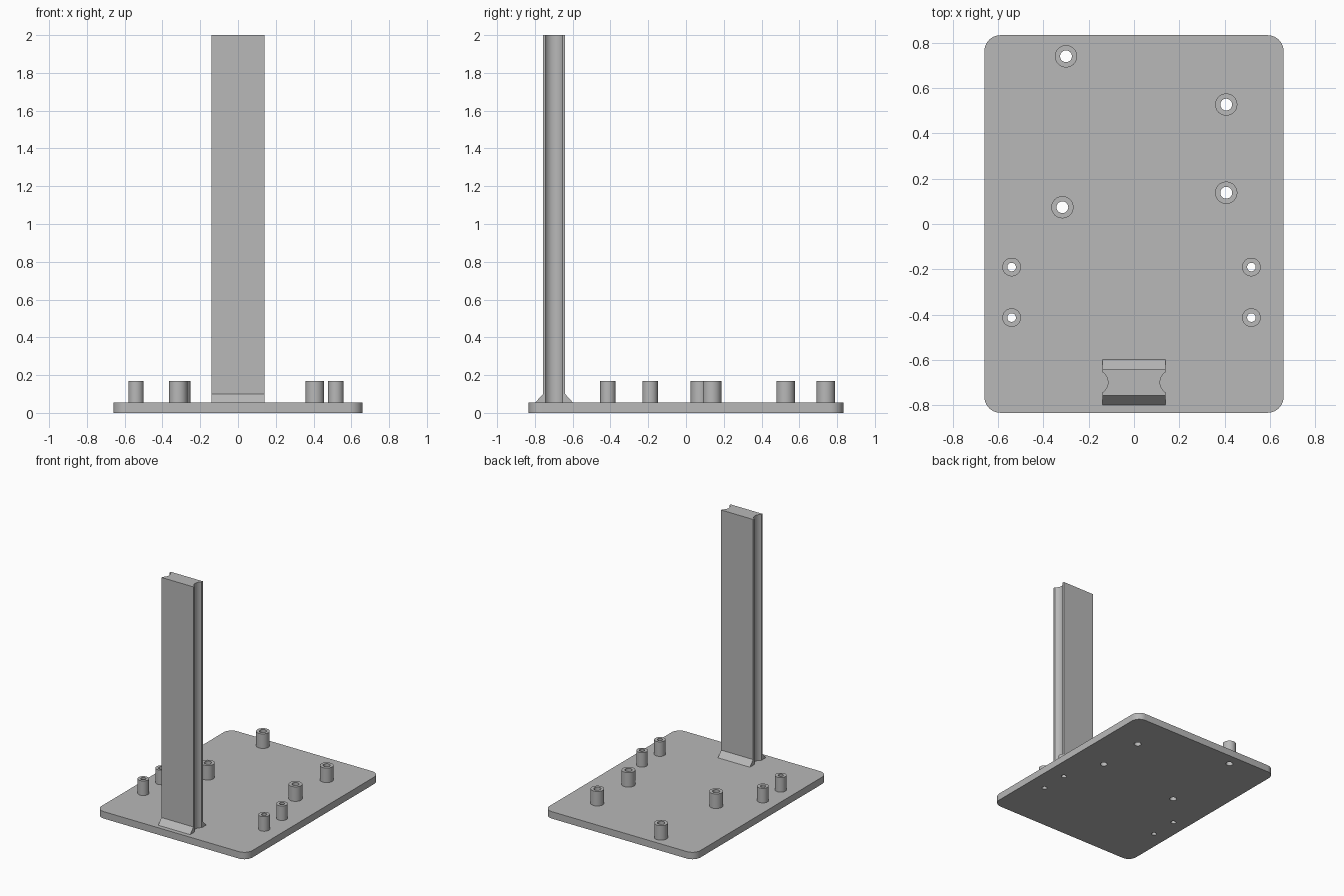
import bpy, bmesh
from math import sin, cos, pi, asin

cube = bpy.data.objects.get("Cube")
if cube:
    bpy.data.objects.remove(cube)

grey = bpy.data.materials.new("plain grey")
grey.use_nodes = True
grey.diffuse_color = (0.48, 0.48, 0.48, 1)
grey.node_tree.nodes["Principled BSDF"].inputs["Base Color"].default_value = grey.diffuse_color

BASE_TOP, PEG_TOP, POST_TOP = 0.055, 0.17, 2.0
POST_FRONT, POST_BACK, POST_HALF = -0.757, -0.64, 0.14


def prism(name, outline, direction):
    """Extrude a flat outline of 3D points along a direction."""
    bm = bmesh.new()
    face = bm.faces.new([bm.verts.new(p) for p in outline])
    new = bmesh.ops.extrude_face_region(bm, geom=[face])["geom"]
    bmesh.ops.translate(bm, vec=direction,
                        verts=[v for v in new if isinstance(v, bmesh.types.BMVert)])
    bmesh.ops.recalc_face_normals(bm, faces=bm.faces)
    mesh = bpy.data.meshes.new(name)
    bm.to_mesh(mesh)
    bm.free()
    obj = bpy.data.objects.new(name, mesh)
    bpy.context.collection.objects.link(obj)
    mesh.materials.append(grey)
    return obj


def arc(cx, cy, radius, start, end, z, steps):
    return [(cx + radius * cos(start + (end - start) * i / steps),
             cy + radius * sin(start + (end - start) * i / steps), z)
            for i in range(steps + 1)]


def cylinder(name, x, y, radius, low, high):
    return prism(name, arc(x, y, radius, 0, 2 * pi, low, 40)[:-1], (0, 0, high - low))


def cut(obj, cutter):
    mod = obj.modifiers.new("hole", "BOOLEAN")
    mod.operation, mod.solver, mod.object = "DIFFERENCE", "EXACT", cutter
    bpy.context.view_layer.objects.active = obj
    bpy.ops.object.modifier_apply(modifier=mod.name)


# Base plate with rounded corners
corner, half_x, half_y = 0.07, 0.66, 0.833
outline = []
for k, (sx, sy) in enumerate([(1, 1), (-1, 1), (-1, -1), (1, -1)]):
    outline += arc(sx * (half_x - corner), sy * (half_y - corner), corner,
                   k * pi / 2, (k + 1) * pi / 2, 0, 10)
base = prism("base_plate", outline, (0, 0, BASE_TOP))
parts = [base]

# Hollow standoffs, bored through the plate
large = [(-0.30, 0.74), (0.407, 0.527), (0.407, 0.138), (-0.316, 0.074)]
small = [(x, y) for x in (-0.54, 0.518) for y in (-0.19, -0.413)]
for kind, places, outer, bore in (("large", large, 0.049, 0.026),
                                  ("small", small, 0.041, 0.019)):
    for i, (x, y) in enumerate(places):
        peg = cylinder(f"{kind}_standoff_{i + 1}", x, y, outer, BASE_TOP, PEG_TOP)
        drill = cylinder("drill", x, y, bore, -0.1, 0.3)
        cut(peg, drill)
        cut(base, drill)
        bpy.data.objects.remove(drill)
        parts.append(peg)

# Upright post with a rounded groove down each side
chord, depth = 0.045, 0.025
radius = (chord ** 2 + depth ** 2) / (2 * depth)
sweep = asin(chord / radius)
middle = (POST_FRONT + POST_BACK) / 2
right = arc(POST_HALF + radius - depth, middle, radius, pi + sweep, pi - sweep, BASE_TOP, 14)
right = [(POST_HALF, POST_FRONT, BASE_TOP)] + right + [(POST_HALF, POST_BACK, BASE_TOP)]
left = [(-x, y, z) for x, y, z in reversed(right)]
parts.append(prism("upright_post", right + left, (0, 0, POST_TOP - BASE_TOP)))

# Sloped fillets at the foot of the post, front and back
for name, y, out in (("front_fillet", POST_FRONT, -0.041), ("back_fillet", POST_BACK, 0.041)):
    wedge = [(-POST_HALF, y, BASE_TOP), (-POST_HALF, y + out, BASE_TOP),
             (-POST_HALF, y, BASE_TOP + 0.045)]
    parts.append(prism(name, wedge, (2 * POST_HALF, 0, 0)))

# Smooth round walls, keep hard edges
bpy.ops.object.select_all(action="DESELECT")
for obj in parts:
    obj.select_set(True)
bpy.context.view_layer.objects.active = base
bpy.ops.object.shade_smooth_by_angle(angle=pi / 6)
